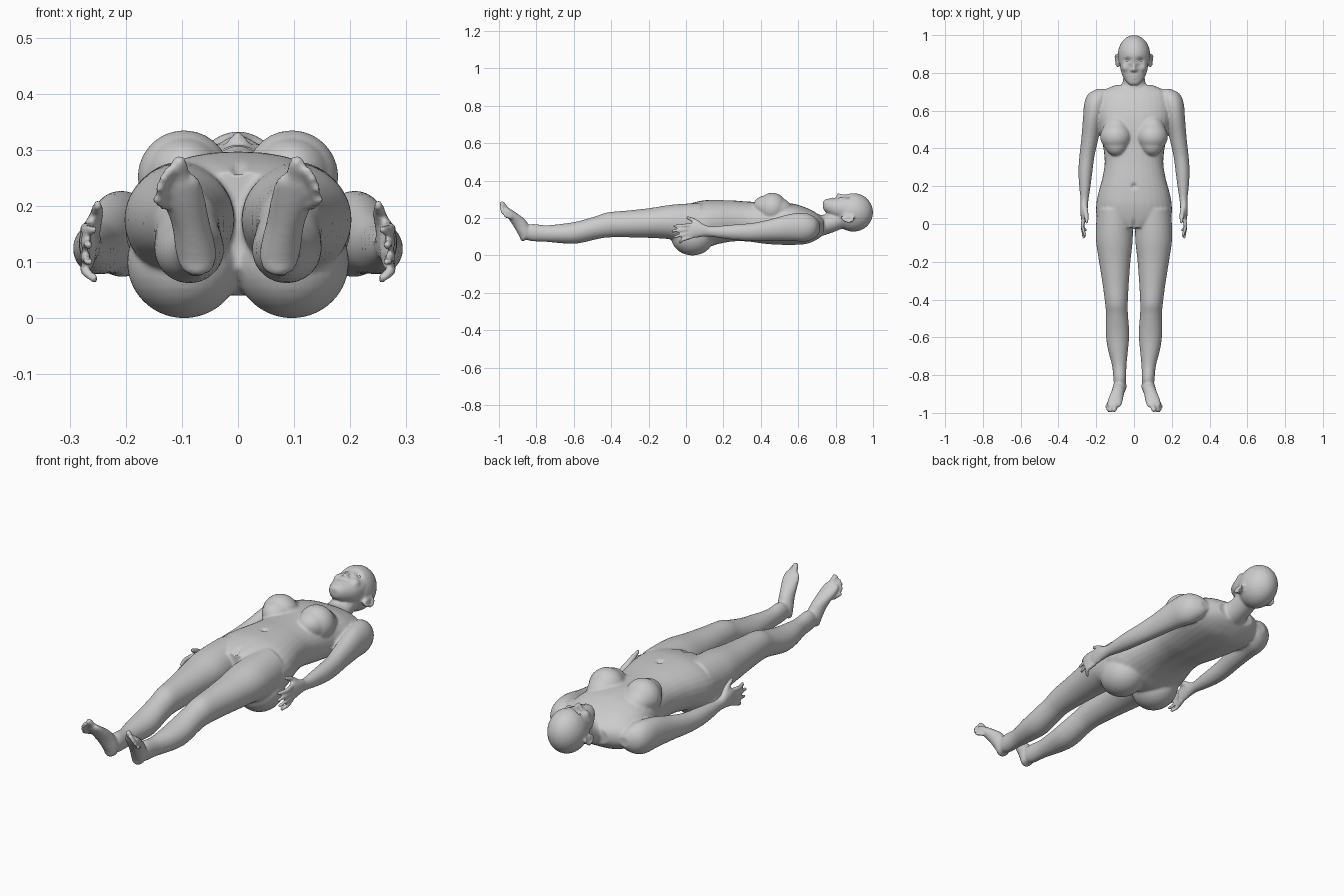
import bpy, bmesh, math
from mathutils import Vector, Matrix

bm = bmesh.new()
N = 32


def smooth_rows(rows, steps=4):
    """Catmull-Rom interpolation of section rows."""
    out = []
    for i in range(len(rows) - 1):
        p = [rows[max(i - 1, 0)], rows[i], rows[i + 1], rows[min(i + 2, len(rows) - 1)]]
        for k in range(steps):
            t = k / steps
            out.append([0.5 * (2 * b + (c - a) * t + (2 * a - 5 * b + 4 * c - d) * t * t
                               + (3 * b - a - 3 * c + d) * t ** 3) for a, b, c, d in zip(*p)])
    return out + [list(rows[-1])]


def skin(rings):
    vs = [[bm.verts.new(p) for p in r] for r in rings]
    n = len(vs[0])
    for a, b in zip(vs, vs[1:]):
        for j in range(n):
            bm.faces.new((a[j], a[(j + 1) % n], b[(j + 1) % n], b[j]))
    bm.faces.new(vs[0])
    bm.faces.new(vs[-1])


def loft(rows, side=1, tilt=0.0, power=2.0):
    """Rows of x, y, z, half width, half depth; tilt leans the ring about x."""
    rings = []
    up = Vector((0, math.sin(tilt), math.cos(tilt)))
    for x, y, z, w, d in smooth_rows(rows):
        ring = []
        for j in range(N):
            a = 2 * math.pi * j / N
            c, s = math.cos(a), math.sin(a)
            c = math.copysign(abs(c) ** (2 / power), c)
            s = math.copysign(abs(s) ** (2 / power), s)
            ring.append(Vector((side * x + w * c, y, z)) + up * d * s)
        rings.append(ring)
    skin(rings)


def ball(x, y, z, rx, ry, rz, pitch=0.0):
    """Ellipsoid made of rings, leaned about x."""
    m = Matrix.Translation((x, y, z)) @ Matrix.Rotation(pitch, 4, 'X') @ Matrix.Diagonal((rx, ry, rz, 1))
    n = 32 if max(rx, ry, rz) > .04 else 12
    rings = []
    for i in range(n // 2):
        a = math.pi * (i + .5) / (n // 2)
        rings.append([m @ Vector((math.sin(a) * math.cos(2 * math.pi * j / n),
                                  math.sin(a) * math.sin(2 * math.pi * j / n), math.cos(a))) for j in range(n)])
    skin(rings)


def tube(rows, side=1):
    """Round-ended tube through rows of x, y, z, radius."""
    rows = smooth_rows([(side * r[0], *r[1:]) for r in rows], 3)
    pts = [Vector(r[:3]) for r in rows]
    rings = []
    for i, p in enumerate(pts):
        t = (pts[min(i + 1, len(pts) - 1)] - pts[max(i - 1, 0)]).normalized()
        u = t.cross(Vector((1, 0.05, 0.1))).normalized()
        v = t.cross(u)
        rings.append([p + (u * math.cos(a) + v * math.sin(a)) * rows[i][3]
                      for a in [2 * math.pi * k / 12 for k in range(12)]])
    skin(rings)
    for r in (rows[0], rows[-1]):
        ball(*r[:3], r[3], r[3], r[3])


# torso: y, half width, top z, bottom z
torso = [(-.02, .10, .262, .09), (.03, .19, .280, .05), (.10, .20, .295, .04), (.17, .187, .297, .06),
         (.25, .166, .294, .073), (.33, .155, .288, .072), (.42, .165, .285, .060), (.50, .182, .285, .055),
         (.58, .195, .275, .055), (.65, .19, .252, .062), (.70, .17, .225, .085), (.735, .10, .20, .11)]
loft([(0, y, (t + b) / 2, w, (t - b) / 2) for y, w, t, b in torso], power=2.25)

# neck, skull and jaw
loft([(0, .64, .155, .10, .06), (0, .70, .158, .078, .06), (0, .75, .165, .060, .054),
      (0, .80, .185, .056, .056), (0, .86, .21, .055, .055)])
ball(0, .895, .23, .086, .105, .103)
loft([(0, .92, .25, .077, .078), (0, .88, .25, .078, .076), (0, .84, .25, .075, .066), (0, .80, .252, .067, .056),
      (0, .765, .26, .05, .043), (0, .743, .266, .034, .032), (0, .733, .268, .018, .018)], power=2.15)

# nose and lips
tube([(0, .878, .314, .007), (0, .85, .318, .008), (0, .815, .323, .010)])
ball(0, .783, .302, .023, .006, .009)
ball(0, .773, .300, .020, .006, .009)

for s in (1, -1):
    # nostrils, cheeks, ears
    ball(s * .011, .815, .314, .008, .008, .009)
    ball(s * .042, .83, .285, .024, .028, .027)
    ball(s * .086, .86, .197, .008, .030, .020, -.3)
    tube([(.083, .835, .205, .006), (.092, .84, .192, .006), (.099, .868, .178, .005),
          (.099, .89, .186, .005), (.092, .895, .205, .005), (.083, .88, .215, .005)], s)
    # chest and seat
    ball(s * .096, .462, .252, .083, .078, .083)
    ball(s * .095, .468, .25, .075, .11, .07, -.25)
    ball(s * .096, .035, .10, .102, .115, .10)
    # leg
    loft([(.10, .08, .18, .095, .10), (.104, -.03, .175, .098, .10), (.104, -.10, .178, .096, .09),
          (.102, -.20, .173, .083, .079), (.097, -.32, .168, .069, .071), (.093, -.42, .163, .060, .067),
          (.090, -.48, .148, .058, .062), (.087, -.58, .123, .062, .059), (.085, -.66, .117, .054, .052),
          (.078, -.75, .117, .038, .044), (.075, -.82, .122, .034, .046), (.075, -.86, .12, .030, .035)], s)
    # foot
    loft([(.072, -.86, .082, .018, .012), (.073, -.858, .094, .030, .028), (.075, -.86, .12, .036, .036),
          (.085, -.890, .172, .034, .036), (.099, -.933, .218, .039, .025), (.104, -.958, .243, .037, .016),
          (.105, -.966, .254, .028, .011)], s, math.radians(60))
    # toes: base, tip, radius
    toes = [((.096, -.958, .245), (.105, -.983, .277), .0135), ((.115, -.957, .242), (.123, -.990, .263), .009),
            ((.122, -.953, .230), (.133, -.988, .249), .0088), ((.127, -.948, .217), (.140, -.982, .232), .0085),
            ((.130, -.938, .200), (.145, -.968, .212), .0085)]
    for a, b, r in toes:
        tube([(*a, r), (*b, r)], s)
    # arm and palm
    loft([(.17, .715, .15, .025, .025), (.188, .69, .15, .052, .055), (.203, .64, .15, .060, .076),
          (.218, .56, .150, .052, .072), (.234, .45, .136, .045, .057), (.249, .36, .126, .040, .048),
          (.257, .28, .124, .037, .043), (.260, .20, .125, .030, .035), (.262, .13, .128, .021, .027),
          (.264, .09, .134, .020, .034), (.266, .04, .134, .016, .042), (.265, .015, .130, .012, .036)], s)
    # fingers and thumb
    tips = [(.258, -.062, .157), (.266, -.072, .130), (.266, -.062, .100), (.255, -.032, .070)]
    for i, tip in enumerate(tips):
        z = .162 - .021 * i
        tube([(.266, .03, z, .011), (.272, -.015, (z + tip[2]) / 2, .010), (*tip, .008)], s)
    tube([(.262, .09, .148, .016), (.253, .05, .182, .013), (.250, .008, .202, .009)], s)

bmesh.ops.recalc_face_normals(bm, faces=bm.faces)
mesh = bpy.data.meshes.new("body")
bm.to_mesh(mesh)
bm.free()
body = bpy.data.objects.new("body", mesh)
bpy.context.collection.objects.link(body)

# fuse all parts into one skin
remesh = body.modifiers.new("fuse", 'REMESH')
remesh.mode = 'VOXEL'
remesh.voxel_size = 0.0065
relax = body.modifiers.new("relax", 'SMOOTH')
relax.factor = 0.5
relax.iterations = 3
deps = bpy.context.evaluated_depsgraph_get()
fused = bpy.data.meshes.new_from_object(body.evaluated_get(deps))
body.modifiers.clear()
body.data = fused

# pressed-in eye sockets, navel, mouth, spine and groin: x, y, radii, depth, facing (+1 front, -1 back)
dents = [(.034, .868, .018, .012, .013, 1), (-.034, .868, .018, .012, .013, 1), (0, .20, .012, .012, .014, 1),
         (0, .778, .022, .003, .004, 1), (0, .42, .025, .16, .008, -1), (0, -.01, .008, .03, .012, 1)]
bm = bmesh.new()
bm.from_mesh(fused)
for v in bm.verts:
    if abs(v.co.x) > .1 or v.co.y < -.1:
        continue
    for x, y, rx, ry, depth, face in dents:
        q = ((v.co.x - x) / rx) ** 2 + ((v.co.y - y) / ry) ** 2
        if q < 9 and v.normal.z * face > 0.2:
            v.co.z -= face * depth * math.exp(-q)
for f in bm.faces:
    f.smooth = True
bm.to_mesh(fused)
bm.free()

# eyes
for name, s in (("right_eye", 1), ("left_eye", -1)):
    bpy.ops.mesh.primitive_uv_sphere_add(segments=20, ring_count=12, radius=.014, location=(s * .034, .867, .296))
    bpy.context.object.name = name
    bpy.ops.object.shade_smooth()
